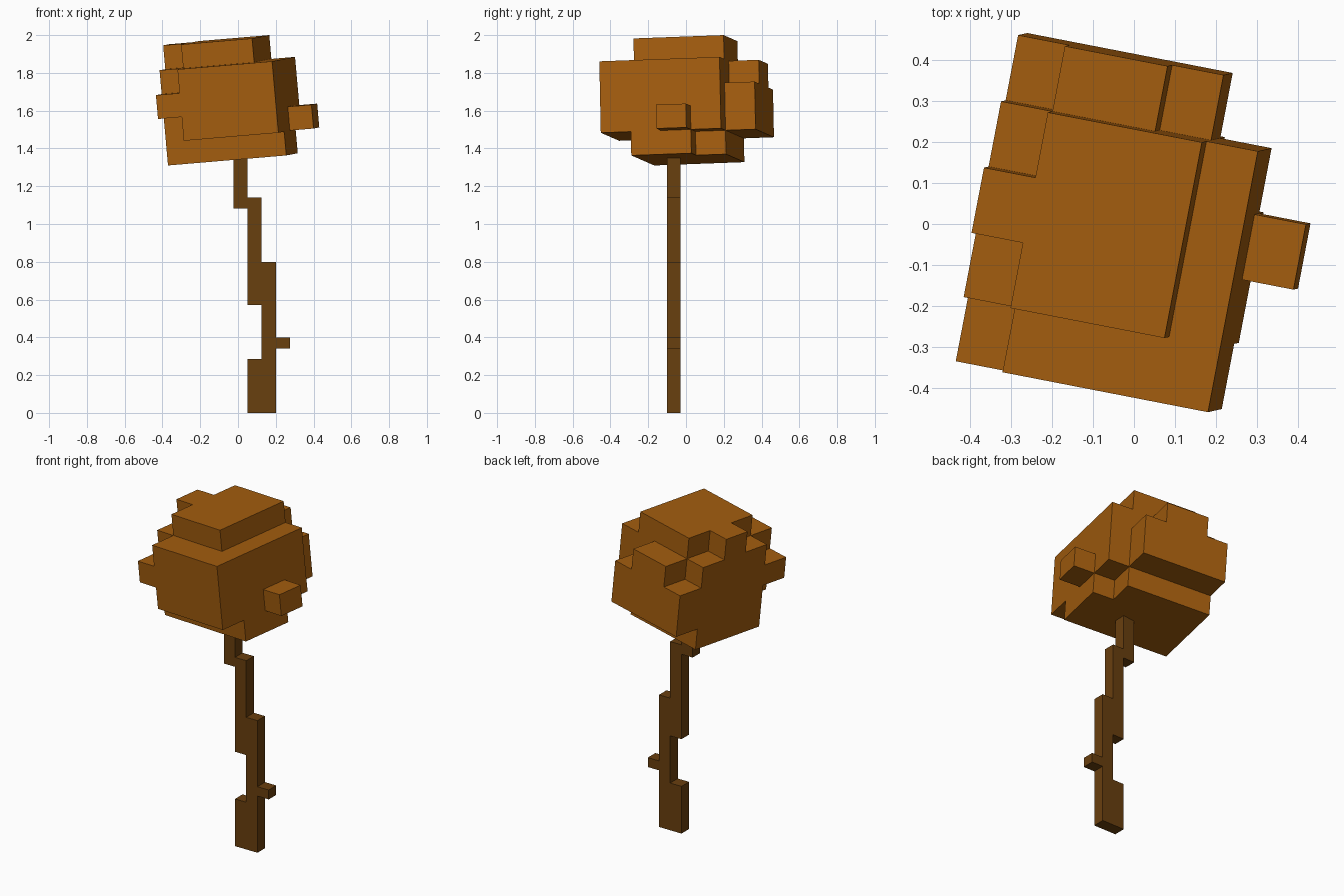
import bpy, bmesh, math
from mathutils import Vector, Matrix

cube = bpy.data.objects.get("Cube")
if cube:
    bpy.data.objects.remove(cube, do_unlink=True)


def make_material(name, rgb):
    mat = bpy.data.materials.new(name)
    mat.use_nodes = True
    mat.diffuse_color = (*rgb, 1)
    bsdf = mat.node_tree.nodes["Principled BSDF"]
    bsdf.inputs["Base Color"].default_value = (*rgb, 1)
    bsdf.inputs["Roughness"].default_value = 0.9
    return mat


def make_object(name, bm, mat):
    bmesh.ops.remove_doubles(bm, verts=bm.verts, dist=0.0001)
    bmesh.ops.recalc_face_normals(bm, faces=bm.faces)
    mesh = bpy.data.meshes.new(name)
    bm.to_mesh(mesh)
    bm.free()
    mesh.materials.append(mat)
    obj = bpy.data.objects.new(name, mesh)
    bpy.context.collection.objects.link(obj)
    return obj


leaf = make_material("autumn_orange", (0.37, 0.11, 0.0045))
bark = make_material("bark_brown", (0.141, 0.05, 0.0045))

# Crooked trunk with a twig: one stepped outline, extruded in depth
U, H = 0.075, 0.057
outline = [(1, 0), (3, 0), (3, 6), (4, 6), (4, 7), (3, 7), (3, 14), (2, 14),
           (2, 20), (1, 20), (1, 24.5), (0, 24.5), (0, 19), (1, 19), (1, 10),
           (2, 10), (2, 5), (1, 5)]
bm = bmesh.new()
front = bm.faces.new([bm.verts.new((x * U - 0.025, -0.1, z * H)) for x, z in outline])
ext = bmesh.ops.extrude_face_region(bm, geom=[front])
bmesh.ops.translate(bm, vec=(0, 0.072, 0),
                    verts=[v for v in ext["geom"] if isinstance(v, bmesh.types.BMVert)])
make_object("trunk", bm, bark)


# Foliage: block cells, keeping only the outer faces
def block(x, y, z):
    return {(i, j, k) for i in range(*x) for j in range(*y) for k in range(*z)}


cells = block((0, 5), (1, 4), (0, 4))       # core
cells -= {(4, 3, 0)}                        # missing lower corner
cells |= block((1, 5), (0, 1), (1, 4))      # front slab
cells |= block((0, 4), (4, 5), (1, 3))      # back slab
cells |= block((1, 3), (4, 5), (3, 4))      # back bump
cells |= block((1, 4), (1, 4), (4, 5))      # crown
cells |= {(0, 0, 2), (0, 2, 4), (5, 2, 1)}  # single tufts

bm = bmesh.new()
for c in cells:
    for axis in range(3):
        for side in (0, 1):
            step = list(c)
            step[axis] += 2 * side - 1
            if tuple(step) in cells:
                continue
            quad = []
            for a, b in ((0, 0), (1, 0), (1, 1), (0, 1)):
                p = list(c)
                p[axis] += side
                p[(axis + 1) % 3] += a
                p[(axis + 2) % 3] += b
                quad.append(bm.verts.new(p))
            bm.faces.new(quad)
foliage = make_object("foliage", bm, leaf)

# Tilted placement of the foliage
ex = Vector((0.978, -0.19, 0.083)).normalized()
ey = Vector((-0.078, -0.022, 0.997)).cross(ex).normalized()
ez = ex.cross(ey)
tilt = Matrix((ex * 0.128, ey * 0.162, ez * 0.1265)).transposed().to_4x4()
foliage.data.transform(Matrix.Translation((-0.401, -0.327, 1.304)) @ tilt)
